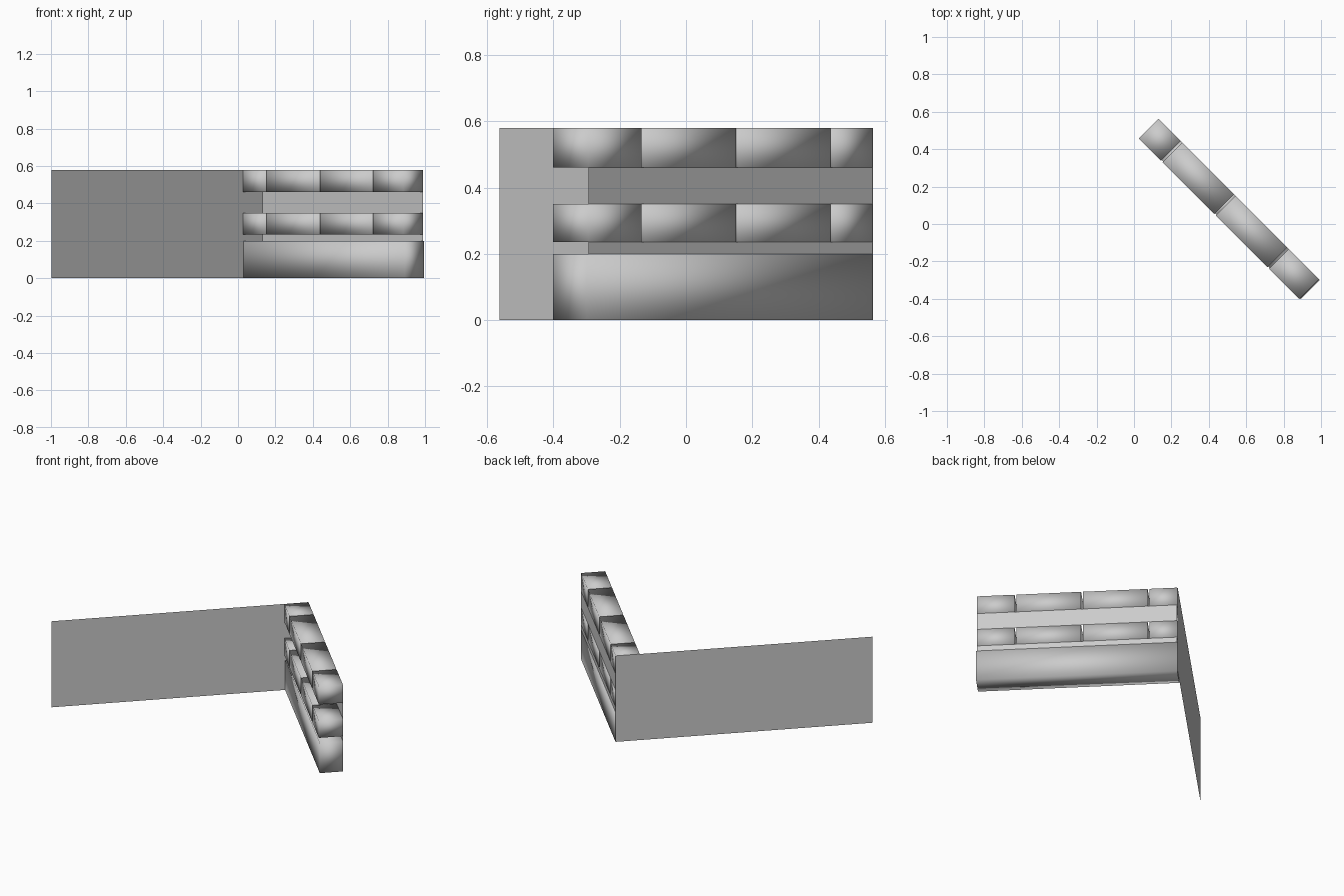
import bpy
import bmesh
from mathutils import Matrix

cube = bpy.data.objects.get("Cube")
if cube:
    bpy.data.objects.remove(cube, do_unlink=True)

# One grey for everything
grey = bpy.data.materials.new("stone_grey")
grey.use_nodes = True
grey.diffuse_color = (0.6, 0.6, 0.6, 1)
grey.node_tree.nodes["Principled BSDF"].inputs["Base Color"].default_value = (0.6, 0.6, 0.6, 1)

# Corner frame: local x runs along the brick wall, local -y along the panel
CORNER = Matrix.Translation((0.13, 0.565, 0)) @ Matrix.Rotation(-0.7854, 4, 'Z')
TOP = 0.58
DEPTH = 0.15
LENGTH = 1.216


def finish(name, bm, smooth=False):
    mesh = bpy.data.meshes.new(name)
    bmesh.ops.recalc_face_normals(bm, faces=bm.faces)
    for face in bm.faces:
        face.smooth = smooth
    bm.to_mesh(mesh)
    bm.free()
    mesh.materials.append(grey)
    obj = bpy.data.objects.new(name, mesh)
    obj.matrix_world = CORNER
    bpy.context.collection.objects.link(obj)
    return obj


def box(name, low, high):
    """Softly shaded block between two corners."""
    bm = bmesh.new()
    bmesh.ops.create_cube(bm, size=1)
    for v in bm.verts:
        v.co = [h if c > 0 else l for c, l, h in zip(v.co, low, high)]
    return finish(name, bm, smooth=True)


def sheet(name, start, end, z0, z1):
    """Upright single-thickness panel between two ground points."""
    bm = bmesh.new()
    corners = [(*start, z0), (*end, z0), (*end, z1), (*start, z1)]
    bm.faces.new([bm.verts.new(c) for c in corners])
    return finish(name, bm)


# Tall thin side panel
sheet("side_panel", (0, -1.595), (0, 0), 0, TOP)

# Solid footing under the bricks
box("wall_base", (0.003, -0.145, 0), (1.222, 0, 0.2))

# Two courses of bricks split by narrow slots
joints = [0.003, 0.17, 0.573, 0.976, LENGTH]
slot = 0.012
for course, (z0, z1) in {"lower": (0.235, 0.35), "upper": (0.46, TOP)}.items():
    for i, (a, b) in enumerate(zip(joints, joints[1:])):
        left = a + slot if i else a
        box(f"{course}_brick_{i + 1}", (left, -DEPTH, z0), (b, 0, z1))

# Recessed backing that closes the gaps between courses
for name, z0, z1 in (("lower_backing", 0.2, 0.235), ("upper_backing", 0.35, 0.46)):
    for i, (a, b) in enumerate(zip(joints, joints[1:])):
        sheet(f"{name}_{i + 1}", (a, 0), (b, 0), z0, z1)
